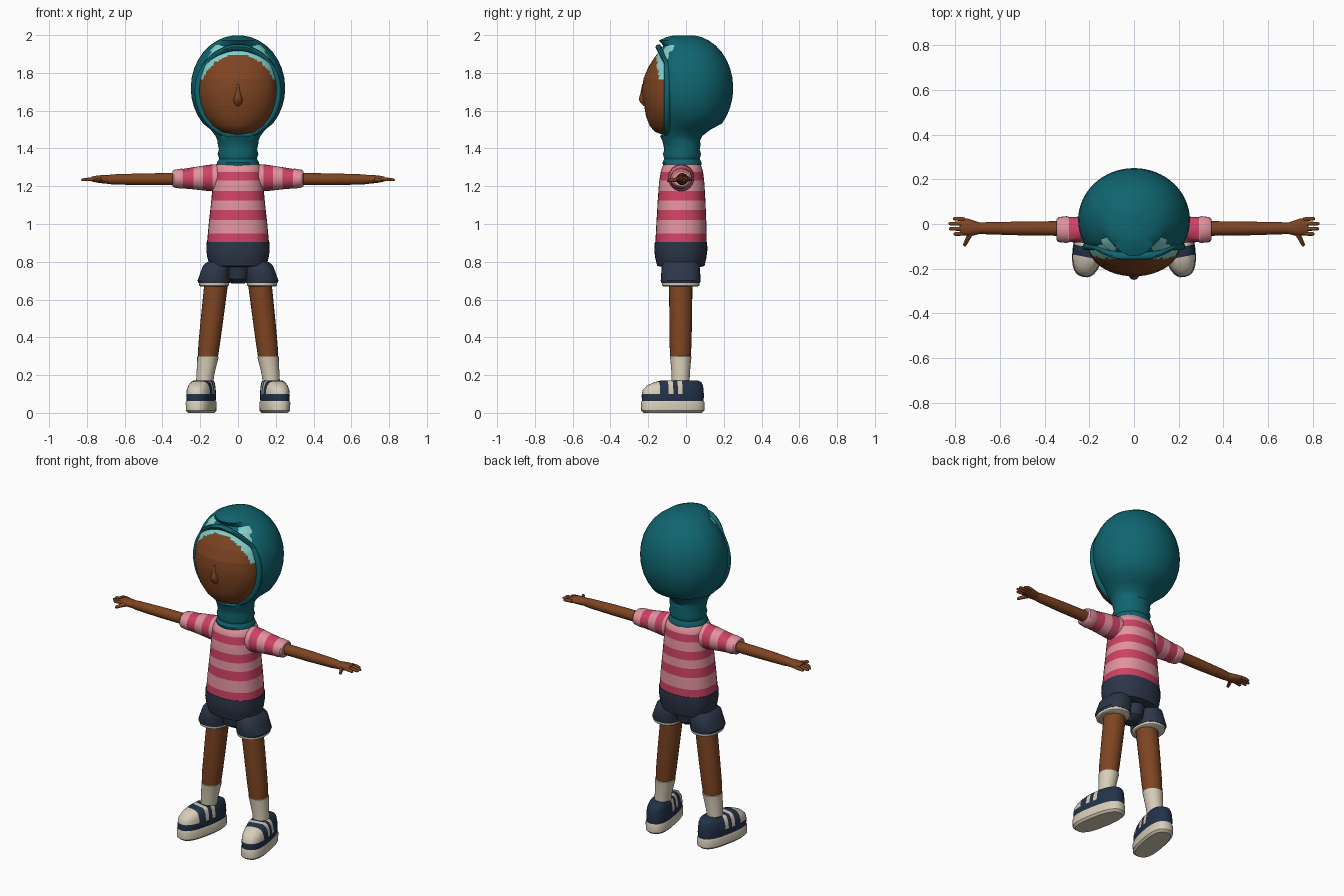
import bpy, bmesh, math
from mathutils import Matrix, Vector

cube = bpy.data.objects.get("Cube")
if cube:
    bpy.data.objects.remove(cube, do_unlink=True)


def material(name, r, g, b):
    m = bpy.data.materials.new(name)
    m.use_nodes = True
    m.diffuse_color = (r, g, b, 1)
    node = m.node_tree.nodes["Principled BSDF"]
    node.inputs["Base Color"].default_value = (r, g, b, 1)
    node.inputs["Roughness"].default_value = 0.8
    return m


teal = material("teal cloth", 0.005, 0.13, 0.16)
aqua = material("light aqua cloth", 0.23, 0.62, 0.58)
skin = material("brown skin", 0.21, 0.058, 0.016)
rose = material("rose stripe", 0.62, 0.055, 0.13)
pink = material("pink stripe", 0.76, 0.29, 0.34)
denim = material("dark denim", 0.026, 0.038, 0.066)
navy = material("shoe navy", 0.017, 0.033, 0.07)
cream = material("cream", 0.68, 0.61, 0.48)
parts = []


def loft(name, rings, mats, axis="z", seg=32, power=2.0, cuts=(), paint=None,
         shape=None, side=1, turn=None):
    """Skin rings (position, centre a, centre b, radius a, radius b) along an axis."""
    bm = bmesh.new()
    loops = []
    for t, a, b, ra, rb in rings:
        loop = []
        for i in range(seg):
            ang = math.tau * i / seg
            c, s = math.cos(ang), math.sin(ang)
            u = a + ra * math.copysign(abs(c) ** (2 / power), c)
            v = b + rb * math.copysign(abs(s) ** (2 / power), s)
            co = {"z": (u, v, t), "x": (t, u, v), "y": (u, t, v)}[axis]
            loop.append(bm.verts.new(co))
        loops.append(loop)
    for lo, hi in zip(loops, loops[1:]):
        for i in range(seg):
            j = (i + 1) % seg
            bm.faces.new((lo[i], lo[j], hi[j], hi[i]))
    bm.faces.new(loops[0])
    bm.faces.new(loops[-1])
    if shape:
        for v in bm.verts:
            shape(v.co)
    for index, value in cuts:
        n = Vector((0, 0, 0))
        n[index] = 1
        bmesh.ops.bisect_plane(bm, geom=bm.verts[:] + bm.edges[:] + bm.faces[:],
                               plane_co=n * value, plane_no=n)
    if paint:
        for f in bm.faces:
            f.material_index = paint(f.calc_center_median())
    if turn:
        bmesh.ops.transform(bm, matrix=turn, verts=bm.verts)
    if side < 0:
        bmesh.ops.scale(bm, vec=(-1, 1, 1), verts=bm.verts)
    bmesh.ops.recalc_face_normals(bm, faces=bm.faces)
    mesh = bpy.data.meshes.new(name)
    bm.to_mesh(mesh)
    bm.free()
    for m in mats:
        mesh.materials.append(m)
    ob = bpy.data.objects.new(name, mesh)
    bpy.context.collection.objects.link(ob)
    parts.append(ob)
    return ob


def upright(rows):
    """Rows of (z, half width, front y, back y) on the centre line."""
    return [(z, 0, (f + b) / 2, w, (b - f) / 2) for z, w, f, b in rows]


# Headscarf: round hood flattened at the front, with neck folds
def hood_front(co):
    if co.z > 1.47:
        lift = min(max((co.z - 1.87) / 0.06, 0), 1)
        co.y = max(co.y, -0.1 - 0.055 * lift)


hood = [(1.305, .112, -.12, .08), (1.325, .112, -.125, .082), (1.345, .1, -.115, .072),
        (1.37, .108, -.122, .08), (1.395, .101, -.115, .072), (1.42, .107, -.12, .078),
        (1.44, .108, -.125, .073), (1.465, .118, -.137, .085), (1.5, .145, -.16, .13)]
for k in range(13):
    ang = math.radians(-42 + 10.6 * k)
    c = math.cos(ang)
    hood.append((1.72 + 0.28 * math.sin(ang), 0.25 * c, 0.02 - 0.235 * c - 0.06 * (k > 9), 0.02 + 0.23 * c))
loft("headscarf", upright(hood), [teal], seg=64, shape=hood_front)

# Rolled edge round the face opening
bpy.ops.mesh.primitive_torus_add(major_radius=0.22, minor_radius=0.017,
                                 major_segments=56, minor_segments=10)
rim = bpy.context.object
rim.name = "headscarf_edge"
for v in rim.data.vertices:
    x, y, z = v.co
    v.co = (x * 0.97, -0.1 - z - 0.045 * min(max((y - 0.14) / 0.08, 0), 1), 1.7 + y * 1.06)
rim.data.materials.append(teal)
parts.append(rim)


# Face, with the underscarf showing above the brow
def brow(c):
    return int(c.z > 1.76 and (c.x / 0.2) ** 2 + ((c.z - 1.69) / 0.207) ** 2 > 1)


face = [(1.475, .05, -.13, .02), (1.488, .1, -.165, .03), (1.52, .142, -.192, .05),
        (1.57, .177, -.212, .05), (1.63, .198, -.222, .05), (1.7, .207, -.234, .05),
        (1.77, .202, -.225, .05), (1.83, .189, -.2, .05), (1.88, .17, -.168, .05),
        (1.92, .15, -.138, .04), (1.95, .12, -.11, .02)]
loft("face", upright(face), [skin, aqua], seg=72,
     cuts=[(2, 1.74 + 0.012 * i) for i in range(17)], paint=brow)
loft("nose", upright([(1.625, .01, -.225, -.2), (1.64, .022, -.24, -.2),
                      (1.66, .024, -.25, -.2), (1.69, .017, -.242, -.2),
                      (1.74, .006, -.232, -.21)]), [skin], seg=16)

# Striped shirt
bands = [(0.88, 0.95), (1.02, 1.075), (1.125, 1.175), (1.23, 1.275)]
loft("shirt", upright([(.89, .165, -.163, .11), (1.0, .155, -.157, .108),
                       (1.12, .142, -.15, .103), (1.22, .133, -.143, .097),
                       (1.28, .127, -.133, .09), (1.31, .117, -.122, .08),
                       (1.322, .1, -.105, .065)]),
     [pink, rose], power=2.3, cuts=[(2, z) for band in bands for z in band],
     paint=lambda c: int(any(lo < c.z < hi for lo, hi in bands)))

# Shorts seat and crotch
loft("shorts_seat", upright([(.772, .1, -.12, .075), (.778, .15, -.152, .098),
                             (.82, .162, -.163, .108), (.86, .168, -.168, .113),
                             (.905, .167, -.165, .112)]), [denim], power=2.3)
loft("shorts_crotch", upright([(.685, .035, -.06, .01), (.71, .06, -.1, .045),
                               (.8, .07, -.12, .07)]), [denim], seg=20)


def sleeve_stripe(c):
    return int(0.235 < c.x < 0.29 or 0.13 < c.x < 0.185)


def shoe_colour(c):
    toe = c.y < -0.15 and c.z > 0.1
    strap = c.z > 0.1 and (-0.105 < c.y < -0.08 or -0.055 < c.y < -0.03)
    return int(toe or strap)


pivot = Vector((0.195, -0.07, 0))
toe_out = Matrix.Translation(pivot) @ Matrix.Rotation(0.19, 4, "Z") @ Matrix.Translation(-pivot)

for side, tag in ((1, "left"), (-1, "right")):
    # Sleeve and arm
    loft(tag + "_sleeve", [(.09, -.025, 1.245, .07, .073), (.15, -.025, 1.244, .066, .07),
                           (.24, -.025, 1.242, .058, .058), (.29, -.025, 1.24, .056, .052),
                           (.3, -.025, 1.24, .06, .053), (.338, -.025, 1.24, .056, .047),
                           (.346, -.025, 1.24, .047, .04)],
         [pink, rose], axis="x", seg=24, cuts=[(0, x) for x in (.135, .185, .235, .29)],
         paint=sleeve_stripe, side=side)
    loft(tag + "_arm", [(.32, -.02, 1.238, .033, .032), (.5, -.02, 1.237, .031, .031),
                        (.66, -.019, 1.236, .027, .027), (.7, -.019, 1.236, .024, .022)],
         [skin], axis="x", seg=20, side=side)
    # Hand: palm, four fingers and thumb
    loft(tag + "_palm", [(.685, -.019, 1.236, .024, .023), (.715, -.018, 1.237, .033, .022),
                         (.745, -.014, 1.238, .039, .019), (.775, -.011, 1.238, .036, .013)],
         [skin], axis="x", seg=16, side=side)
    for n, (y, tip) in enumerate(((.019, .81), (0, .83), (-.02, .828), (-.04, .808))):
        spread = (y + .01) * 0.15
        loft(f"{tag}_finger_{n + 1}",
             [(.755, y, 1.238, .01, .011), (.785, y + spread, 1.237, .009, .01),
              (tip - .008, y + spread, 1.234, .008, .008), (tip, y + spread, 1.233, .004, .004)],
             [skin], axis="x", seg=10, side=side)
    loft(tag + "_thumb", [(-.1, .757, 1.229, .004, .004), (-.092, .756, 1.23, .009, .009),
                          (-.06, .74, 1.233, .012, .012), (-.03, .722, 1.236, .017, .015)],
         [skin], axis="y", seg=10, side=side)
    # Shorts leg with a pale hem
    loft(tag + "_shorts_leg", [(.688, .126, -.028, .083, .102), (.7, .128, -.028, .086, .106),
                               (.74, .12, -.028, .08, .103), (.78, .11, -.028, .075, .1),
                               (.8, .1, -.028, .062, .085)],
         [denim], seg=28, power=2.4, side=side)
    loft(tag + "_shorts_hem", [(.67, .127, -.028, .073, .092), (.675, .127, -.028, .079, .099),
                               (.69, .127, -.028, .081, .1)],
         [cream], seg=28, power=2.4, side=side)
    # Leg and sock
    loft(tag + "_leg", [(.28, .161, -.029, .052, .053), (.36, .153, -.029, .057, .058),
                        (.5, .137, -.028, .06, .06), (.69, .115, -.028, .063, .062)],
         [skin], seg=24, side=side)
    loft(tag + "_sock", [(.14, .178, -.028, .045, .047), (.2, .173, -.028, .047, .048),
                         (.275, .162, -.028, .054, .054), (.298, .159, -.028, .057, .057),
                         (.302, .159, -.028, .05, .05)],
         [cream], seg=24, side=side)
    # Shoe: pale sole and dark upper with toe cap and straps
    loft(tag + "_shoe_sole", [(0, .195, -.07, .06, .155), (.012, .195, -.07, .071, .169),
                              (.055, .195, -.07, .072, .17), (.064, .195, -.07, .068, .166)],
         [cream], power=2.6, side=side, turn=toe_out)
    loft(tag + "_shoe_upper", [(.058, .195, -.07, .067, .164), (.09, .195, -.07, .07, .167),
                               (.12, .195, -.068, .068, .163), (.145, .194, -.058, .063, .15),
                               (.163, .192, -.042, .056, .125), (.171, .19, -.032, .048, .1)],
         [navy, cream], power=2.5, side=side, turn=toe_out, paint=shoe_colour,
         cuts=[(2, .1)] + [(1, y) for y in (-.15, -.105, -.08, -.055, -.03)])

# Smooth shading with sharp edges kept
bpy.ops.object.select_all(action="DESELECT")
for ob in parts:
    ob.select_set(True)
bpy.context.view_layer.objects.active = parts[0]
bpy.ops.object.shade_smooth_by_angle(angle=math.radians(38))
